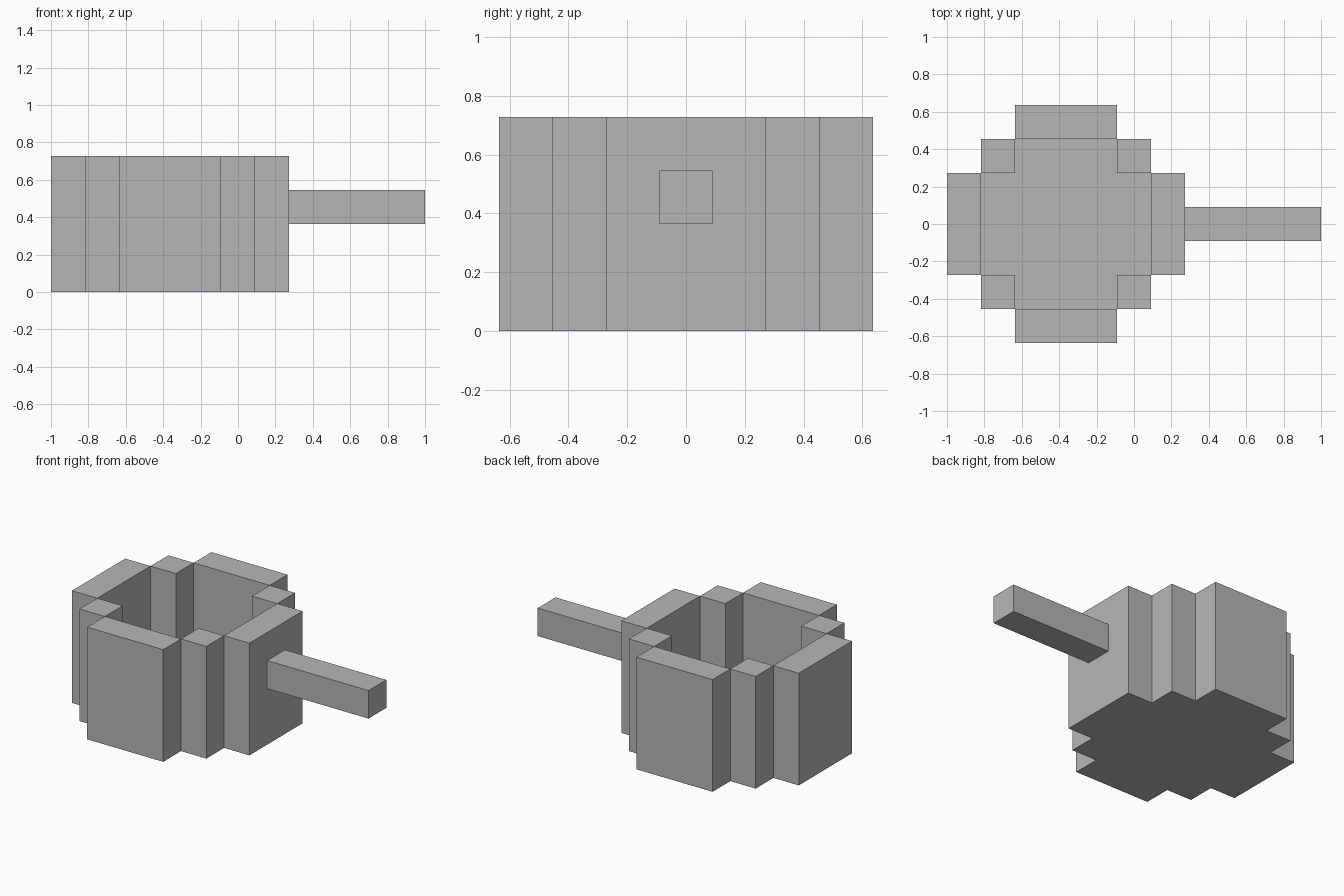
import bpy
import bmesh

cube = bpy.data.objects.get("Cube")
if cube:
    bpy.data.objects.remove(cube, do_unlink=True)

U = 2 / 11            # one block
CX = -2 * U           # centre of the pot
HEIGHT = 4 * U

grey = bpy.data.materials.new("plain grey")
grey.use_nodes = True
grey.diffuse_color = (0.47, 0.47, 0.47, 1)
grey.node_tree.nodes["Principled BSDF"].inputs["Base Color"].default_value = grey.diffuse_color


def prism(name, outline, z0, z1):
    """Extrude a counter-clockwise outline, given in blocks from the pot centre."""
    bm = bmesh.new()
    face = bm.faces.new([bm.verts.new((CX + x * U, y * U, z0)) for x, y in outline])
    top = bmesh.ops.extrude_face_region(bm, geom=[face])["geom"]
    verts = [v for v in top if isinstance(v, bmesh.types.BMVert)]
    bmesh.ops.translate(bm, vec=(0, 0, z1 - z0), verts=verts)
    bmesh.ops.recalc_face_normals(bm, faces=bm.faces)
    mesh = bpy.data.meshes.new(name)
    bm.to_mesh(mesh)
    bm.free()
    mesh.materials.append(grey)
    obj = bpy.data.objects.new(name, mesh)
    bpy.context.collection.objects.link(obj)


def block(name, x, y, half_x, half_y, z0=0, z1=HEIGHT):
    corners = [(-1, -1), (1, -1), (1, 1), (-1, 1)]
    prism(name, [(x + a * half_x, y + b * half_y) for a, b in corners], z0, z1)


# Straight walls
block("front_wall", 0, -3, 1.5, 0.5)
block("back_wall", 0, 3, 1.5, 0.5)
block("left_wall", 3, 0, 0.5, 1.5)
block("right_wall", -3, 0, 0.5, 1.5)

# Corner posts
for sx, side in ((1, "left"), (-1, "right")):
    for sy, end in ((1, "back"), (-1, "front")):
        block(f"{end}_{side}_post", 2 * sx, 2 * sy, 0.5, 0.5)

# Cross-shaped floor inside the walls
quarter = [(2.5, 1.5), (1.5, 1.5), (1.5, 2.5)]
floor = []
for turn in range(4):
    floor += quarter
    quarter = [(-y, x) for x, y in quarter]
prism("floor", floor, 0, U)

# Handle
block("handle", 5.5, 0, 2, 0.5, 2 * U, 3 * U)
